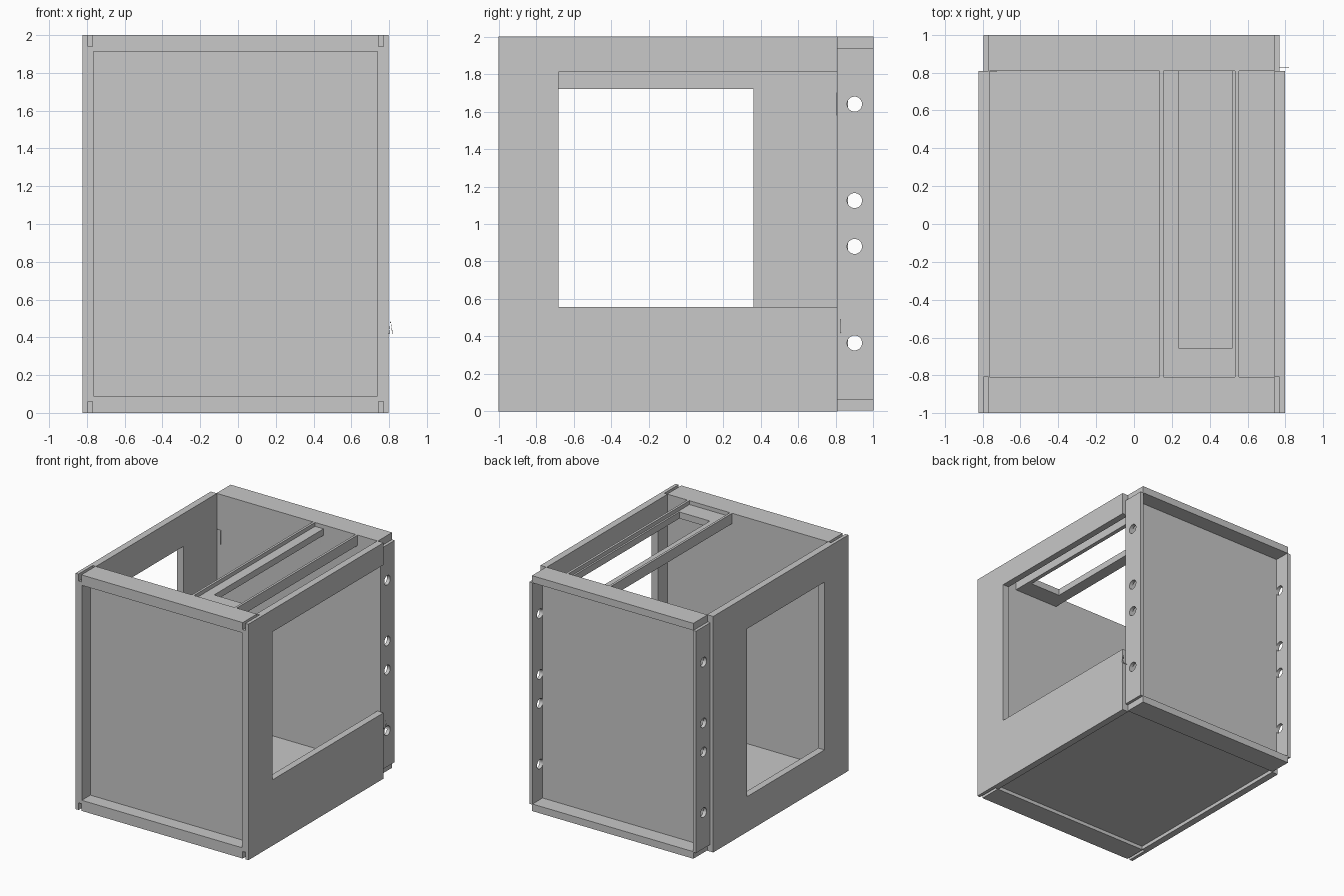
import bpy
import math

if "Cube" in bpy.data.objects:
    bpy.data.objects.remove(bpy.data.objects["Cube"], do_unlink=True)

grey = bpy.data.materials.new("plain_grey")
grey.use_nodes = True
grey.diffuse_color = (0.58, 0.58, 0.58, 1)
grey.node_tree.nodes["Principled BSDF"].inputs["Base Color"].default_value = (0.58, 0.58, 0.58, 1)


def box(name, x, y, z):
    """Box from (min, max) ranges along each axis."""
    mids = [(a + b) / 2 for a, b in (x, y, z)]
    bpy.ops.mesh.primitive_cube_add(size=1, location=mids)
    ob = bpy.context.object
    ob.name = name
    ob.scale = [b - a for a, b in (x, y, z)]
    bpy.ops.object.transform_apply(location=False, rotation=False, scale=True)
    ob.data.materials.append(grey)
    return ob


def cut(ob, cutter):
    """Subtract the cutter and throw it away."""
    mod = ob.modifiers.new("cut", 'BOOLEAN')
    mod.object = cutter
    mod.operation = 'DIFFERENCE'
    mod.solver = 'EXACT'
    bpy.context.view_layer.objects.active = ob
    bpy.ops.object.modifier_apply(modifier=mod.name)
    bpy.data.objects.remove(cutter, do_unlink=True)


def wire(name, points, radius=0.002):
    """Thin round wire through the points."""
    curve = bpy.data.curves.new(name, 'CURVE')
    curve.dimensions = '3D'
    curve.bevel_depth = radius
    curve.bevel_resolution = 1
    spline = curve.splines.new('POLY')
    spline.points.add(len(points) - 1)
    for p, co in zip(spline.points, points):
        p.co = (*co, 1)
    ob = bpy.data.objects.new(name, curve)
    bpy.context.collection.objects.link(ob)
    curve.materials.append(grey)


CX = -0.0125          # centre of the cabinet body
HALF = 0.81           # half width of the body and half depth of the interior
INNER = 0.752         # half width inside the side panels
STRIP = 0.757         # half width of the frame strips
SHEET = 0.782         # half width at the inner face of the outer side sheet


def xr(side, a, b):
    """Mirrored x range measured from the body centre."""
    return tuple(sorted((CX + side * a, CX + side * b)))


# Side panels with windows and notched front corners
windows = {1: ((-0.68, 0.9), (0.558, 1.812)), -1: ((-0.68, 0.36), (0.30, 1.722))}
for side, label in ((1, "left"), (-1, "right")):
    panel = box(label + "_side_panel", xr(side, INNER, HALF), (-1, HALF), (0, 2))
    wy, wz = windows[side]
    cut(panel, box("window_cutter", xr(side, 0.6, 0.9), wy, wz))
    for z in ((-0.1, 0.06), (1.94, 2.1)):
        cut(panel, box("notch_cutter", xr(side, 0.7, SHEET), (-1.1, -HALF), z))

    # Rear flange with round cable holes
    flange = box(label + "_rear_flange", xr(side, INNER, SHEET), (HALF, 1), (0.06, 1.94))
    for z in (0.365, 0.88, 1.125, 1.64):
        bpy.ops.mesh.primitive_cylinder_add(
            vertices=32, radius=0.04, depth=0.2,
            location=(CX + side * SHEET, 0.9, z), rotation=(0, math.pi / 2, 0))
        cut(flange, bpy.context.object)

# Recessed front and back panels
box("front_panel", xr(1, -INNER, INNER), (-0.885, -HALF), (0.03, 1.97))
box("back_panel", xr(1, -INNER, INNER), (HALF, 0.865), (0.03, 1.97))

# Top and bottom strips of the front and back frames
for label, front_z, back_z in (("bottom", (0, 0.09), (0.005, 0.065)),
                               ("top", (1.912, 2), (1.94, 2))):
    box("front_" + label + "_strip", xr(1, -STRIP, STRIP), (-1, -HALF), front_z)
    box("back_" + label + "_strip", xr(1, -STRIP, STRIP), (HALF, 1), back_z)

# Floor
box("floor_panel", xr(1, -INNER, INNER), (-HALF, HALF), (0.03, 0.085))

# Slotted tray across the open top
tray = box("top_tray", (0.155, 0.535), (-HALF, HALF), (1.912, 1.967))
cut(tray, box("slot_cutter", (0.235, 0.52), (-0.655, 0.9), (1.8, 2.1)))
for label, x in (("right", (0.135, 0.155)), ("left", (0.535, 0.555))):
    box(label + "_tray_rail", x, (-HALF, HALF), (1.912, 2))

# Wire loop and short wires inside the back
wire("wire_loop", [(-0.76, 0.804, 1.58), (-0.76, 0.804, 1.70),
                   (-0.725, 0.804, 1.70), (-0.725, 0.804, 1.58)])
for label, x in (("right", 0.21), ("left", 0.62)):
    wire(label + "_short_wire", [(x, 0.804, 1.84), (x, 0.804, 1.90)])

# Spring clip on the edge of the left rear flange
wire("spring_clip", [(0.77, 0.826, 0.42), (0.80, 0.826, 0.42),
                     (0.807, 0.826, 0.49), (0.818, 0.826, 0.42)])
